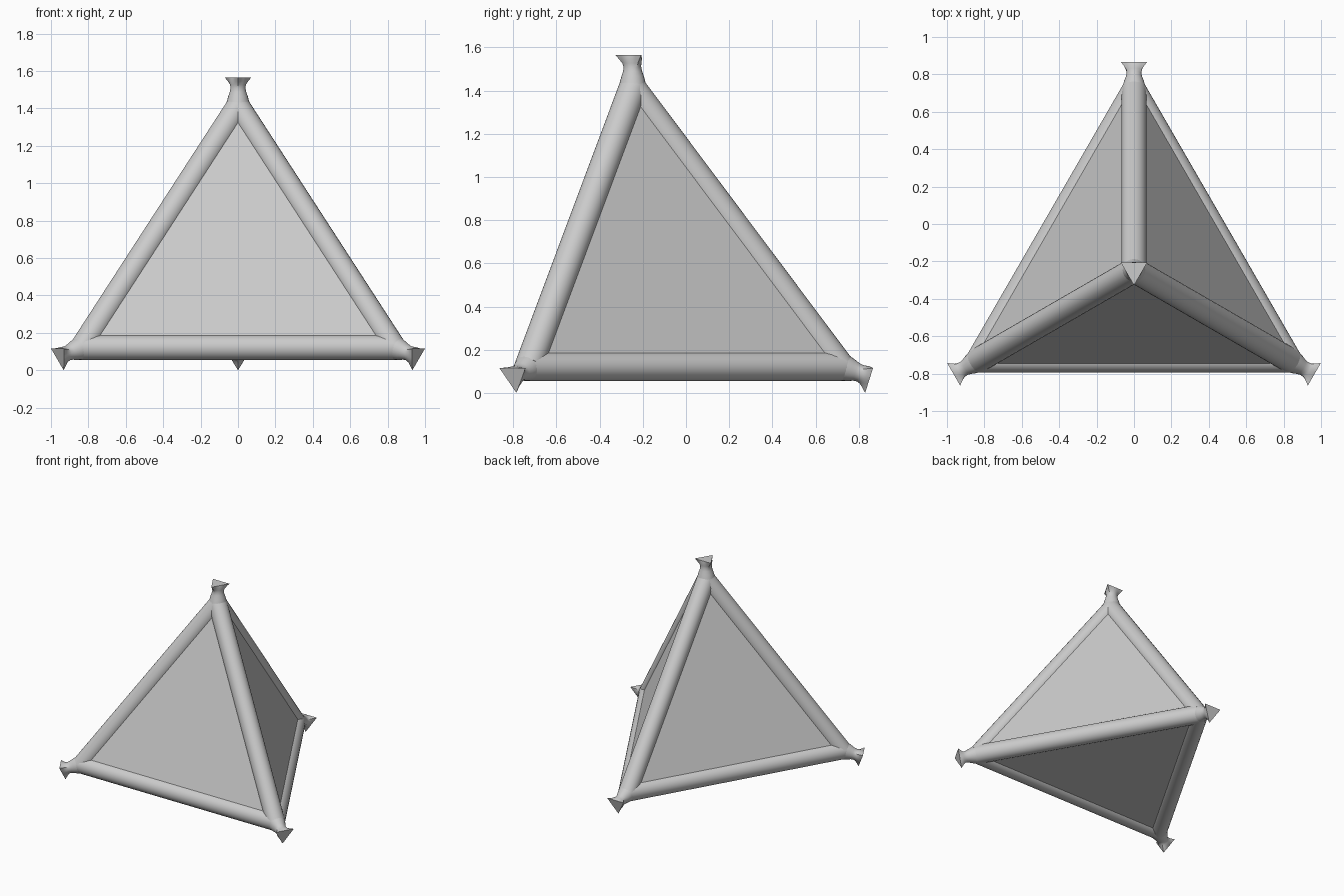
import bpy, bmesh, math
from mathutils import Vector

if "Cube" in bpy.data.objects:
    bpy.data.objects.remove(bpy.data.objects["Cube"])

YC = -0.247            # axis of the pyramid in y
RHO, ZB, ZA = 0.96, 0.122, 1.405
TUBE = 0.067           # edge tube radius
OFFSET = 0.041         # panels sit this far outside the edge skeleton
SEG = 24


def base_point(angle, rho, z):
    a = math.radians(angle)
    return Vector((rho * math.cos(a), YC + rho * math.sin(a), z))


# skeleton corners and centres of the flared end caps
ANGLES = (90, 210, 330)
corners = [base_point(a, RHO, ZB) for a in ANGLES] + [Vector((0, YC, ZA))]
tips = [base_point(a, 1.101, 0.077) for a in ANGLES] + [Vector((0, YC, 1.565))]
names = ["back", "left", "right", "top"]
middle = sum(corners, Vector()) / 4


def finish(name, bm, smooth=True):
    bmesh.ops.recalc_face_normals(bm, faces=bm.faces)
    mesh = bpy.data.meshes.new(name)
    bm.to_mesh(mesh)
    bm.free()
    ob = bpy.data.objects.new(name, mesh)
    bpy.context.collection.objects.link(ob)
    if smooth:
        bpy.ops.object.select_all(action='DESELECT')
        ob.select_set(True)
        bpy.context.view_layer.objects.active = ob
        bpy.ops.object.shade_smooth_by_angle(angle=math.radians(40))
    return ob


def loft(bm, rings, caps=True):
    loops = [[bm.verts.new(p) for p in ring] for ring in rings]
    for a, b in zip(loops, loops[1:]):
        for i in range(len(a)):
            j = (i + 1) % len(a)
            bm.faces.new((a[i], a[j], b[j], b[i]))
    if caps:
        bm.faces.new(loops[0])
        bm.faces.new(loops[-1])


def tube(name, p, q, r):
    n = (q - p).normalized()
    u = n.orthogonal().normalized()
    v = n.cross(u)
    bm = bmesh.new()
    offs = [r * (u * math.cos(2 * math.pi * i / SEG) + v * math.sin(2 * math.pi * i / SEG))
            for i in range(SEG)]
    loft(bm, [[c + o for o in offs] for c in (p, q)])
    finish(name, bm)


# six rounded edge tubes
for i in range(4):
    for j in range(i + 1, 4):
        tube(f"edge_{names[i]}_{names[j]}", corners[i], corners[j], TUBE)

# four flat triangular panels, slightly proud of the skeleton
for k in range(4):
    pts = [corners[i] for i in range(4) if i != k]
    n = (pts[1] - pts[0]).cross(pts[2] - pts[0]).normalized()
    if n.dot(pts[0] - middle) < 0:
        n = -n
    bm = bmesh.new()
    loft(bm, [[p + n * (OFFSET - 0.02) for p in pts], [p + n * OFFSET for p in pts]])
    finish(f"panel_opposite_{names[k]}", bm, smooth=False)

# profile of a flared end: fraction of length, round radius, blend to triangle
PROFILE = [(0.15, 0.062, 0), (0.38, 0.052, 0), (0.52, 0.044, 0), (0.65, 0.0395, 0.05),
           (0.76, 0.040, 0.2), (0.88, 0.046, 0.5), (1.0, 0.0, 1.0)]
TRI = 0.081            # circumradius of the triangular end


def tri_radius(t):
    return TRI * 0.5 / math.cos((t % (2 * math.pi / 3)) - math.pi / 3)


for name, c, tip in zip(names, corners, tips):
    # rounded corner joint
    bm = bmesh.new()
    bmesh.ops.create_uvsphere(bm, u_segments=SEG, v_segments=12, radius=TUBE)
    bmesh.ops.translate(bm, verts=bm.verts, vec=c)
    finish(f"corner_joint_{name}", bm)

    # neck flaring from round to a triangle whose point faces away from the edges
    axis = tip - c
    n = axis.normalized()
    u = Vector((0, -1, 0)) if name == "top" else Vector((0, 0, -1))
    u = (u - n * u.dot(n)).normalized()
    v = n.cross(u)
    rings = []
    for f, r, blend in PROFILE:
        ring = []
        for i in range(SEG):
            t = 2 * math.pi * i / SEG
            rad = r * (1 - blend) + tri_radius(t) * blend
            ring.append(c + axis * f + rad * (u * math.cos(t) + v * math.sin(t)))
        rings.append(ring)
    bm = bmesh.new()
    loft(bm, rings)
    finish(f"flared_end_{name}", bm)
